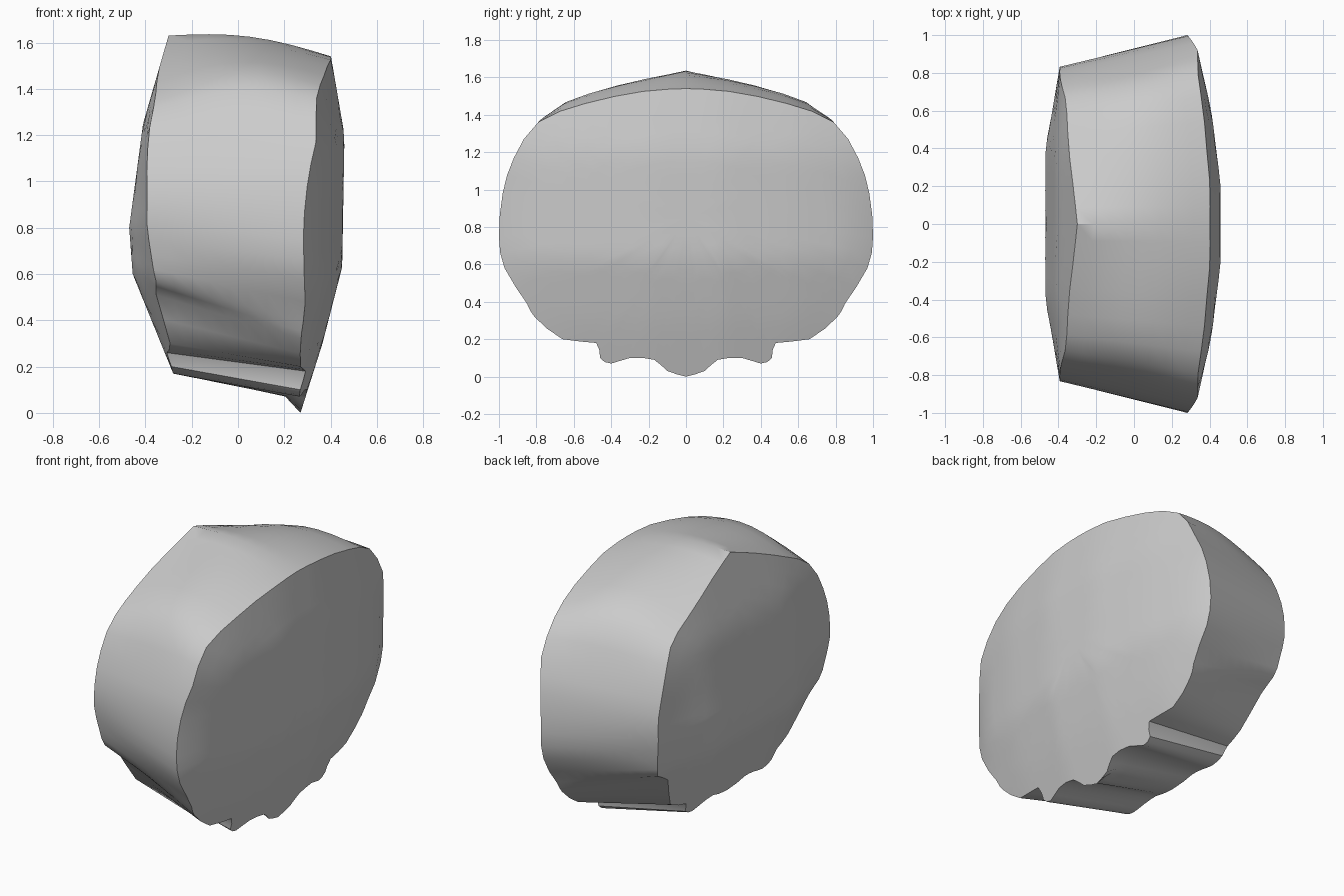
import bpy
import bmesh
import math
from mathutils import Vector

if "Cube" in bpy.data.objects:
    bpy.data.objects.remove(bpy.data.objects["Cube"], do_unlink=True)

# Matching half outlines of the wide (left) and narrow (right) rims, from
# the bottom centre to the top centre: wide y, wide z, narrow y, narrow z
OUTLINES = [
    (0, 0, 0, .17), (.1, .03, .09, .18), (.17, .09, .16, .2),
    (.3, .1, .25, .19), (.4, .07, .34, .17), (.46, .1, .42, .2),
    (.48, .18, .44, .26), (.66, .2, .57, .3), (.81, .32, .68, .51),
    (.85, .39, .78, .57), (.97, .58, .81, .68), (1, .75, .83, .82),
    (.98, .98, .825, .96), (.92, 1.17, .77, 1.14), (.79, 1.36, .67, 1.32),
    (.54, 1.46, .48, 1.43), (.23, 1.525, .21, 1.55), (0, 1.54, 0, 1.63),
]
# Depth of each end face at mid width by height, and its fall-off sideways
WIDE_RISE = [(0, .27), (.3, .365), (.63, .45), (1.2, .46), (1.55, .4)]
WIDE_FALL = [(.2, 0), (.6, .05), (.93, .125), (1, .17)]
NARROW_RISE = [(.17, .28), (.6, .455), (.8, .47), (1.25, .41), (1.63, .3)]
NARROW_FALL = [(.4, 0), (.83, .1)]
NARROW_FADE = [(.6, 1), (1.1, .4)]
SPLIT = 2
WALL_SECTIONS = 8
CAP_RINGS = 9
CENTRE_Z = 0.85


def follow(points, value):
    """Read a value off a line through the points, held at both ends."""
    if value <= points[0][0]:
        return points[0][1]
    for (a, p), (b, q) in zip(points, points[1:]):
        if value <= b:
            return p + (q - p) * (value - a) / (b - a)
    return points[-1][1]


def wide_x(y, z):
    return follow(WIDE_RISE, z) - follow(WIDE_FALL, abs(y))


def narrow_x(y, z):
    fall = follow(NARROW_FALL, abs(y)) * follow(NARROW_FADE, z)
    return fall - follow(NARROW_RISE, z)


def smooth_half(points):
    """Pass a Catmull-Rom curve through the outline points."""
    pts = [Vector(p) for p in points]
    result = []
    for i in range(len(pts) - 1):
        a, b, c, d = (pts[max(i - 1, 0)], pts[i], pts[i + 1],
                      pts[min(i + 2, len(pts) - 1)])
        for k in range(SPLIT):
            t = k / SPLIT
            result.append(0.5 * (2 * b + (c - a) * t
                                 + (2 * a - 5 * b + 4 * c - d) * t ** 2
                                 + (3 * b - a - 3 * c + d) * t ** 3))
    result.append(pts[-1])
    return result


def make_rims():
    half = smooth_half(OUTLINES)
    mirrored = [Vector((-p[0], p[1], -p[2], p[3])) for p in half[-2:0:-1]]
    loop = half + mirrored
    wide = [Vector((wide_x(p[0], p[1]), p[0], p[1])) for p in loop]
    narrow = [Vector((narrow_x(p[2], p[3]), p[2], p[3])) for p in loop]
    return wide, narrow


def bridge(bm, ring_a, ring_b):
    n = len(ring_a)
    for i in range(n):
        j = (i + 1) % n
        bm.faces.new((ring_a[i], ring_a[j], ring_b[j], ring_b[i]))


def add_cap(bm, rim, depth):
    """Close a rim with shrinking rings laid on its domed end surface."""
    edge = [v.co.copy() for v in rim]
    previous = rim
    for k in range(1, CAP_RINGS):
        s = 1 - k / CAP_RINGS
        ring = []
        for p in edge:
            y, z = p.y * s, CENTRE_Z + (p.z - CENTRE_Z) * s
            ring.append(bm.verts.new((depth(y, z), y, z)))
        bridge(bm, previous, ring)
        previous = ring
    tip = bm.verts.new((depth(0, CENTRE_Z), 0, CENTRE_Z))
    for i, vert in enumerate(previous):
        bm.faces.new((vert, previous[(i + 1) % len(previous)], tip))


# Tapered wall: crowned along the top, its bottom ridge dropping at the rim
wide, narrow = make_rims()
bm = bmesh.new()
sections = []
for k in range(WALL_SECTIONS + 1):
    t = k / WALL_SECTIONS
    ring = []
    for a, b in zip(narrow, wide):
        p = a.lerp(b, t)
        if p.z > 1.2:
            crown = 0.04 + 0.06 * min(abs(p.y), 0.5)
            p.z += crown * math.sin(math.pi * t) * min(1, (p.z - 1.2) / 0.2)
        elif p.z < 0.3 and t < 1:
            p.z += 0.06 * t * max(0, 1 - abs(p.y) / 0.18)
        ring.append(bm.verts.new(p))
    sections.append(ring)
for lower, upper in zip(sections, sections[1:]):
    bridge(bm, lower, upper)

# Domed end faces
add_cap(bm, sections[0], narrow_x)
add_cap(bm, sections[-1], wide_x)
bmesh.ops.recalc_face_normals(bm, faces=bm.faces)

mesh = bpy.data.meshes.new("domed_body")
bm.to_mesh(mesh)
bm.free()
body = bpy.data.objects.new("domed_body", mesh)
bpy.context.collection.objects.link(body)

# Plain grey surface
grey = bpy.data.materials.new("light_grey")
grey.use_nodes = True
colour = (0.6, 0.6, 0.6, 1)
grey.diffuse_color = colour
grey.node_tree.nodes["Principled BSDF"].inputs["Base Color"].default_value = colour
mesh.materials.append(grey)

bpy.ops.object.select_all(action="DESELECT")
body.select_set(True)
bpy.context.view_layer.objects.active = body
bpy.ops.object.shade_smooth_by_angle(angle=math.radians(35))
